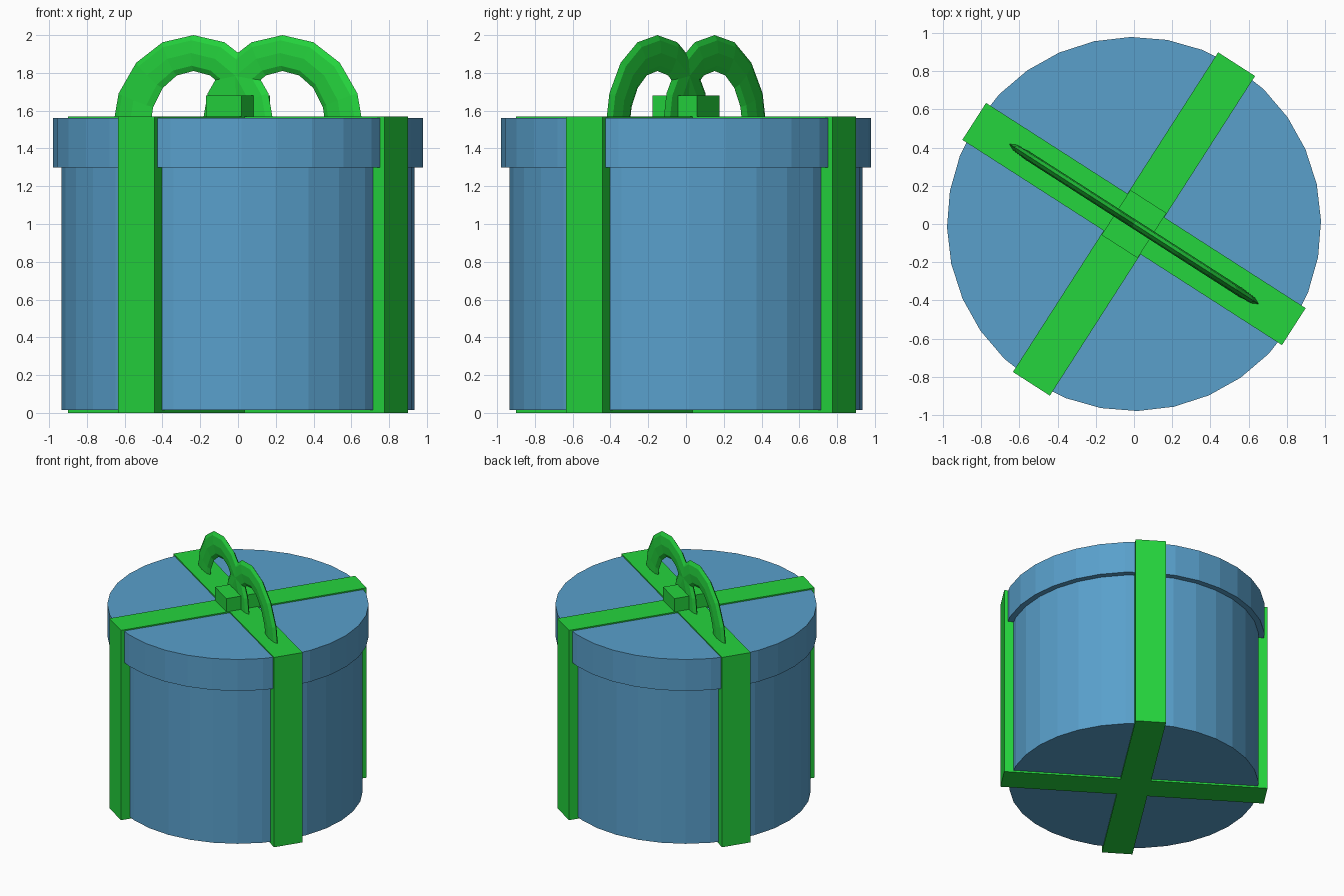
import bpy, bmesh
from math import radians, sin, cos, pi

cube = bpy.data.objects.get("Cube")
if cube:
    bpy.data.objects.remove(cube, do_unlink=True)

TURN = radians(-32.7)   # the whole gift is turned about z


def material(name, rgb):
    mat = bpy.data.materials.new(name)
    mat.use_nodes = True
    mat.diffuse_color = (*rgb, 1)
    mat.node_tree.nodes["Principled BSDF"].inputs["Base Color"].default_value = (*rgb, 1)
    return mat


blue = material("box blue", (0.10, 0.35, 0.60))
green = material("ribbon green", (0.018, 0.66, 0.047))


def finish(name, bm, mat):
    bmesh.ops.recalc_face_normals(bm, faces=bm.faces)
    mesh = bpy.data.meshes.new(name)
    bm.to_mesh(mesh)
    bm.free()
    mesh.materials.append(mat)
    obj = bpy.data.objects.new(name, mesh)
    obj.rotation_euler.z = TURN
    bpy.context.collection.objects.link(obj)
    return obj


def prism(name, outline, z0, z1, mat):
    """Extrude a flat outline from z0 up to z1."""
    bm = bmesh.new()
    base = bm.faces.new([bm.verts.new((x, y, z0)) for x, y in outline])
    top = bmesh.ops.extrude_face_region(bm, geom=[base], use_keep_orig=True)
    verts = [v for v in top["geom"] if isinstance(v, bmesh.types.BMVert)]
    bmesh.ops.translate(bm, verts=verts, vec=(0, 0, z1 - z0))
    return finish(name, bm, mat)


def circle(radius, sides=32):
    return [(radius * cos(2 * pi * i / sides), radius * sin(2 * pi * i / sides))
            for i in range(sides)]


def bow_loop(name, side, steps=8, section=8):
    """Half ring, flattened across the ribbon and thicker at its feet."""
    bm = bmesh.new()
    rings = []
    for i in range(steps + 1):
        a = pi * i / steps
        ring = []
        for j in range(section):
            t = 2 * pi * j / section
            mix = 0.5 + 0.5 * cos(t)
            reach = 0.275 + (0.51 - 0.275) * mix
            rise = 0.31 + (0.50 - 0.31) * mix
            ring.append(bm.verts.new((side * 0.28 + reach * cos(a),
                                      0.024 * sin(t),
                                      1.5 + rise * sin(a))))
        rings.append(ring)
    for r0, r1 in zip(rings, rings[1:]):
        for j in range(section):
            k = (j + 1) % section
            bm.faces.new((r0[j], r0[k], r1[k], r1[j]))
    bm.faces.new(rings[0])
    bm.faces.new(rings[-1])
    return finish(name, bm, green)


# Round box and its wider lid
prism("box_body", circle(0.935), 0.015, 1.35, blue)
prism("box_lid", circle(0.98), 1.30, 1.56, blue)

# Crossed ribbon wrapped around the box
L, W = 0.995, 0.115
arm = [(L, -W), (L, W), (W, W)]
cross = []
for q in range(4):
    c, s = round(cos(q * pi / 2)), round(sin(q * pi / 2))
    cross += [(x * c - y * s, x * s + y * c) for x, y in arm]
prism("ribbon", cross, 0, 1.57, green)

# Bow: knot and two loops
prism("bow_knot", [(-0.112, -0.14), (0.112, -0.14), (0.112, 0.14), (-0.112, 0.14)],
      1.56, 1.68, green)
for side, label in ((1, "left"), (-1, "right")):
    bow_loop(label + "_bow_loop", side)
